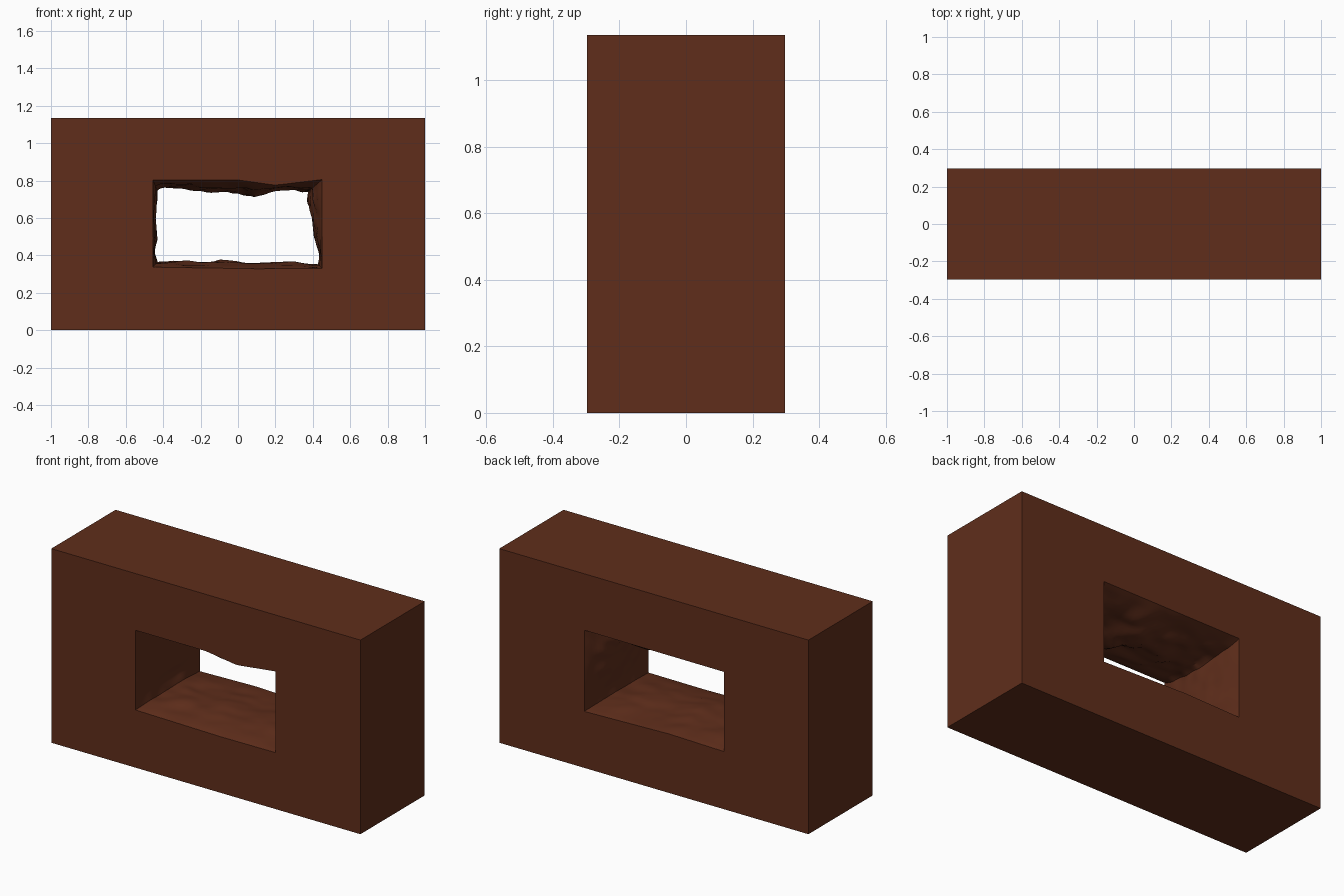
import bpy, bmesh, math
from mathutils import Vector, noise

if "Cube" in bpy.data.objects:
    bpy.data.objects.remove(bpy.data.objects["Cube"])

W, D, H = 1.0, 0.297, 1.135      # half width, half depth, height
N, M = 28, 30                    # samples per side of the opening, rings through the depth


def sample(side, n):
    """n evenly spaced points along a polyline, last point left out"""
    pts = [Vector(p) for p in side]
    lens = [(b - a).length for a, b in zip(pts, pts[1:])]
    out = []
    for i in range(n):
        d, k = sum(lens) * i / n, 0
        while d > lens[k] and k < len(lens) - 1:
            d -= lens[k]
            k += 1
        out.append(pts[k].lerp(pts[k + 1], d / lens[k]))
    return out


def ring(*sides):
    return [p for s in sides for p in sample(s, N)]


# outlines in (x, z), order: bottom, right, top, left
bl, br, tr, tl = (-.455, .337), (.45, .33), (.45, .805), (-.455, .803)
front = ring([bl, (.1, .328), br], [br, tr],
             [tr, (.2, .775), (0, .803), tl], [tl, bl])
back = ring([bl, (-.1, .345), br], [br, tr], [tr, tl], [tl, bl])
a, b, c, d = (-.43, .365), (.425, .355), (.37, .735), (-.425, .73)
throat = ring([a, (-.33, .383), (-.2, .37), (-.1, .378), (.1, .36), (.3, .368), b],
              [b, (.43, .40), (.405, .5), (.395, .6), (.37, .68), c],
              [c, (.2, .738), (.07, .708), (0, .73), (-.13, .728), (-.3, .752), (-.39, .75), d],
              [d, (-.44, .6), (-.43, .48), (-.443, .42), a])
outer = ring([(-W, 0), (W, 0)], [(W, 0), (W, H)], [(W, H), (-W, H)], [(-W, H), (-W, 0)])
count = len(front)

bm = bmesh.new()

# rough tunnel that narrows toward a wavy throat
loops = []
for j in range(M + 1):
    t = j / M
    y = -D + 2 * D * t
    env = math.sin(math.pi * t)
    loop = []
    for i in range(count):
        p = front[i].lerp(back[i], t)
        n1 = noise.noise(Vector((p.x * 4, y * 5, p.y * 4)))
        n2 = noise.noise(Vector((p.x * 11 + 7, y * 14, p.y * 11)))
        w = env ** 0.8 * (0.85 + 0.45 * n1 + 0.3 * n2)
        q = p.lerp(throat[i], max(-0.1, min(1.0, w)))
        loop.append(bm.verts.new((q.x, y, q.y)))
    loops.append(loop)

# outer shell loops at front and back
shell_f = [bm.verts.new((p.x, -D, p.y)) for p in outer]
shell_b = [bm.verts.new((p.x, D, p.y)) for p in outer]
chain = [shell_f] + loops + [shell_b, shell_f]
for l0, l1 in zip(chain, chain[1:]):
    for i in range(count):
        k = (i + 1) % count
        bm.faces.new((l0[i], l0[k], l1[k], l1[i]))
bmesh.ops.recalc_face_normals(bm, faces=bm.faces)

mesh = bpy.data.meshes.new("hollow_block")
bm.to_mesh(mesh)
bm.free()
block = bpy.data.objects.new("hollow_block", mesh)
bpy.context.collection.objects.link(block)

# brown clay colour
mat = bpy.data.materials.new("brown_clay")
mat.diffuse_color = (0.115, 0.027, 0.011, 1)
mat.use_nodes = True
mat.node_tree.nodes["Principled BSDF"].inputs["Base Color"].default_value = mat.diffuse_color
mesh.materials.append(mat)

bpy.context.view_layer.objects.active = block
block.select_set(True)
bpy.ops.object.shade_smooth_by_angle(angle=math.radians(30))
